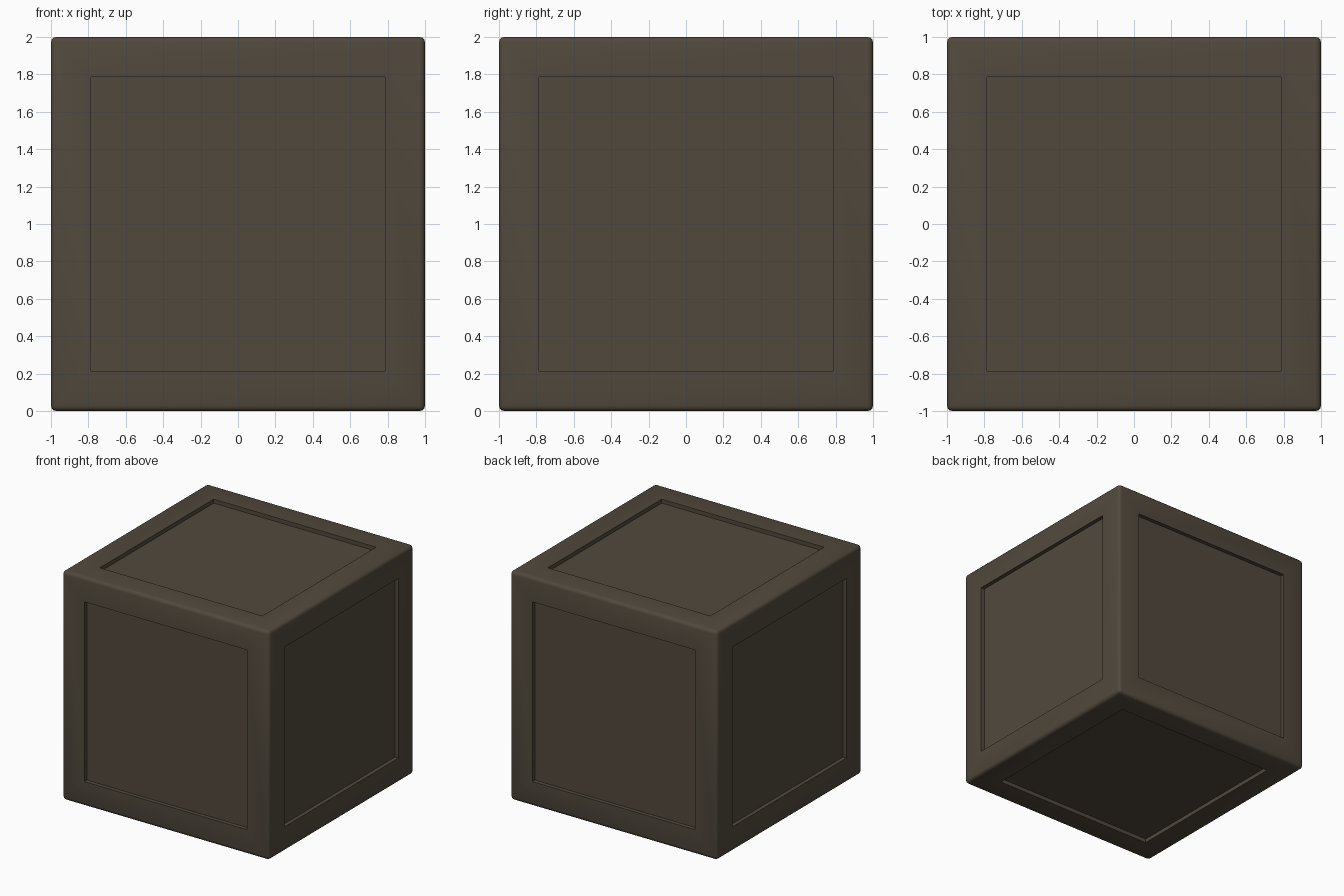
import bpy, bmesh, math
from mathutils import Matrix

if "Cube" in bpy.data.objects:
    bpy.data.objects.remove(bpy.data.objects["Cube"])

# Single dark brown colour for the whole crate
brown = bpy.data.materials.new("dark_brown")
brown.diffuse_color = (0.083, 0.066, 0.046, 1.0)
brown.use_nodes = True
brown.node_tree.nodes["Principled BSDF"].inputs["Base Color"].default_value = brown.diffuse_color

HALF = 1.0      # half side of the cube
ROUND = 0.03    # rounding of the outer edges
PANEL = 0.785   # half side of each recessed panel
DEPTH = 0.035   # recess depth

bm = bmesh.new()

# Cube body with softly rounded edges
bmesh.ops.create_cube(bm, size=2 * HALF, matrix=Matrix.Translation((0, 0, HALF)))
bmesh.ops.bevel(bm, geom=bm.edges[:], offset=ROUND, offset_type='OFFSET',
                segments=3, profile=0.5, affect='EDGES')

# Square recessed panel on every side
sides = [f for f in bm.faces if f.calc_area() > 1.0]
bmesh.ops.inset_individual(bm, faces=sides, thickness=HALF - ROUND - PANEL,
                           use_even_offset=True)
walls = bmesh.ops.extrude_discrete_faces(bm, faces=sides)
for f in walls["faces"]:
    bmesh.ops.translate(bm, verts=f.verts[:], vec=f.normal * -DEPTH)

bmesh.ops.recalc_face_normals(bm, faces=bm.faces[:])
mesh = bpy.data.meshes.new("crate")
bm.to_mesh(mesh)
bm.free()

crate = bpy.data.objects.new("crate", mesh)
bpy.context.collection.objects.link(crate)
mesh.materials.append(brown)

# Smooth rounded edges, crisp panel borders
bpy.context.view_layer.objects.active = crate
crate.select_set(True)
bpy.ops.object.shade_smooth_by_angle(angle=math.radians(40))
